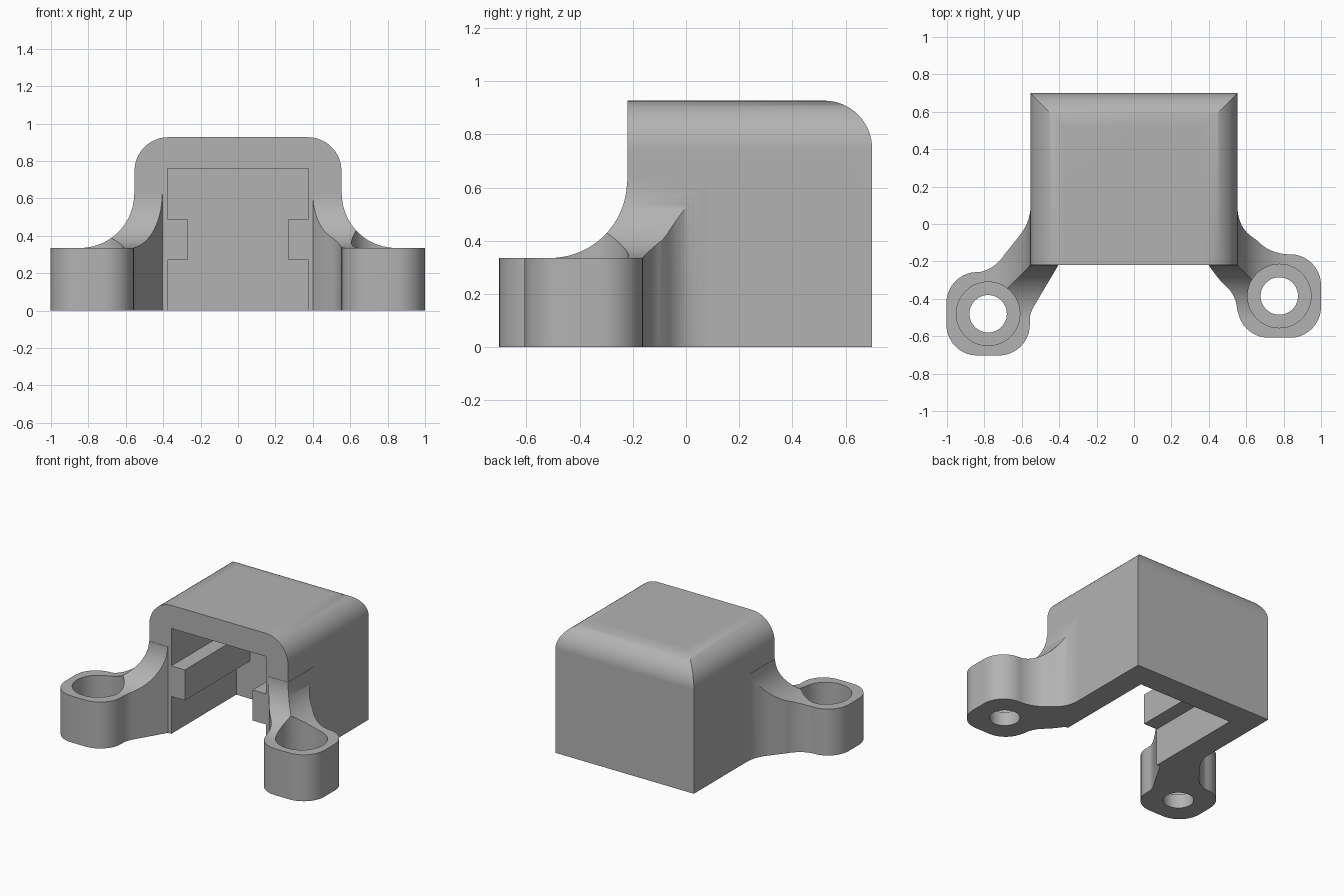
import bpy, bmesh, math
from mathutils import Vector
from mathutils.geometry import interpolate_bezier

if "Cube" in bpy.data.objects:
    bpy.data.objects.remove(bpy.data.objects["Cube"])

W, FRONT, BACK, TOP = 0.553, -0.22, 0.70, 0.927   # body half width and limits
EAR_TOP, COVE = 0.335, 0.29                       # lug height and cove radius


def prism(name, points, lo, hi, axis="z"):
    """Extrude a closed 2D outline from lo to hi along an axis."""
    place = {"x": lambda a, b, t: (t, a, b),
             "y": lambda a, b, t: (a, t, b),
             "z": lambda a, b, t: (a, b, t)}[axis]
    bm = bmesh.new()
    face = bm.faces.new([bm.verts.new(place(a, b, lo)) for a, b in points])
    ext = bmesh.ops.extrude_face_region(bm, geom=[face])
    verts = [v for v in ext["geom"] if isinstance(v, bmesh.types.BMVert)]
    shift = Vector(place(0, 0, hi - lo))
    bmesh.ops.translate(bm, verts=verts, vec=shift)
    bmesh.ops.recalc_face_normals(bm, faces=bm.faces)
    mesh = bpy.data.meshes.new(name)
    bm.to_mesh(mesh)
    bm.free()
    obj = bpy.data.objects.new(name, mesh)
    bpy.context.collection.objects.link(obj)
    return obj


def arc(cx, cy, r, start, end, n=16):
    angles = [math.radians(start + (end - start) * i / n) for i in range(n + 1)]
    return [(cx + r * math.cos(a), cy + r * math.sin(a)) for a in angles]


def box(x0, x1, y0, y1):
    return [(x0, y0), (x1, y0), (x1, y1), (x0, y1)]


def bend(a, corner, b, n=10):
    """Smooth curve from a to b that is pulled towards a corner."""
    a, c, b = (Vector((*p, 0)) for p in (a, corner, b))
    pts = interpolate_bezier(a, a.lerp(c, 2 / 3), b.lerp(c, 2 / 3), b, n)
    return [(p.x, p.y) for p in pts]


def combine(target, other, operation):
    mod = target.modifiers.new("combine", "BOOLEAN")
    mod.operation, mod.solver, mod.object = operation, "EXACT", other
    bpy.context.view_layer.objects.active = target
    bpy.ops.object.modifier_apply(modifier=mod.name)
    bpy.data.objects.remove(other)


# Body: two rounded profiles crossed, which mitres the top back corners
r = 0.18
front_profile = ([(-W, 0), (W, 0)] + arc(W - r, TOP - r, r, 0, 90)
                 + arc(r - W, TOP - r, r, 90, 180))
side_profile = [(FRONT, 0), (BACK, 0)] + arc(BACK - r, TOP - r, r, 0, 90) + [(FRONT, TOP)]
housing = prism("housing", front_profile, FRONT, BACK + 0.1, "y")
combine(housing, prism("side", side_profile, -1, 1, "x"), "INTERSECT")

# Arms that lead from the body walls to the lugs
arm_right = (bend((-0.553, 0.09), (-0.556, 0.01), (-0.61, -0.06))
             + bend((-0.69, -0.16), (-0.75, -0.255), (-0.86, -0.262))
             + [(-0.78, -0.48)]
             + bend((-0.56, -0.53), (-0.56, -0.485), (-0.535, -0.44))
             + [(-0.405, -0.221), (-0.42, -0.1), (-0.5, 0.09)])
arm_left = (bend((0.553, 0.09), (0.556, -0.01), (0.62, -0.06))
            + bend((0.66, -0.09), (0.72, -0.155), (0.82, -0.162))
            + [(0.775, -0.385)]
            + bend((0.553, -0.47), (0.55, -0.4), (0.51, -0.35))
            + bend((0.46, -0.3), (0.43, -0.265), (0.4, -0.221))
            + [(0.42, -0.1), (0.5, 0.09)])
lugs = [((-0.78, -0.48), arm_right), ((0.777, -0.385), arm_left)]
rise = EAR_TOP + COVE - 0.004
for (cx, cy), outline in lugs:
    combine(housing, prism("arm", outline, 0, rise), "UNION")
    # Lug with a rounded square outline
    k, cr = 0.058, 0.165
    lug = []
    for i, (sx, sy) in enumerate([(1, 1), (-1, 1), (-1, -1), (1, -1)]):
        lug += arc(cx + sx * k, cy + sy * k, cr, i * 90, i * 90 + 90, 10)
    combine(housing, prism("lug", lug, 0, rise), "UNION")

# Concave coves that sink the arms down to the lug tops
gap = 0.002
zc = EAR_TOP + COVE
for s in (-1, 1):
    curve = [(s * (W + gap + COVE + a), b) for a, b in arc(0, zc, COVE, 180, 270, 24)]
    cove = curve + [(s * 1.3, EAR_TOP), (s * 1.3, 1.2), (s * (W + gap), 1.2)]
    combine(housing, prism("side_cove", cove, -1.1, 1.1, "y"), "DIFFERENCE")
curve = [(FRONT - gap - COVE - a, b) for a, b in arc(0, zc, COVE, 180, 270, 24)]
cove = curve + [(-1.2, EAR_TOP), (-1.2, 1.2), (FRONT - gap, 1.2)]
combine(housing, prism("front_cove", cove, -1.4, 1.4, "x"), "DIFFERENCE")

# Screw holes with wide counterbores
for (cx, cy), _ in lugs:
    for radius, floor in ((0.17, 0.1), (0.1, -0.1)):
        circle = arc(cx, cy, radius, 0, 360, 48)[:-1]
        combine(housing, prism("bore", circle, floor, 1), "DIFFERENCE")

# Cavity open at the front and bottom, leaving a rail along each wall
cx, rx, low, high, roof = 0.378, 0.27, 0.27, 0.49, 0.76
half = [(cx, -0.1), (cx, low), (rx, low), (rx, high), (cx, high), (cx, roof)]
cavity = half + [(-x, z) for x, z in reversed(half)]
combine(housing, prism("cavity", cavity, -0.9, 0.52, "y"), "DIFFERENCE")

# Single grey finish, smooth on the curves
grey = bpy.data.materials.new("plain grey")
grey.use_nodes = True
colour = (0.45, 0.45, 0.45, 1)
grey.diffuse_color = colour
grey.node_tree.nodes["Principled BSDF"].inputs["Base Color"].default_value = colour
housing.data.materials.clear()
housing.data.materials.append(grey)
bpy.ops.object.select_all(action="DESELECT")
housing.select_set(True)
bpy.context.view_layer.objects.active = housing
bpy.ops.object.shade_smooth_by_angle(angle=math.radians(30))
weighted = housing.modifiers.new("weighted normals", "WEIGHTED_NORMAL")
weighted.keep_sharp = True
